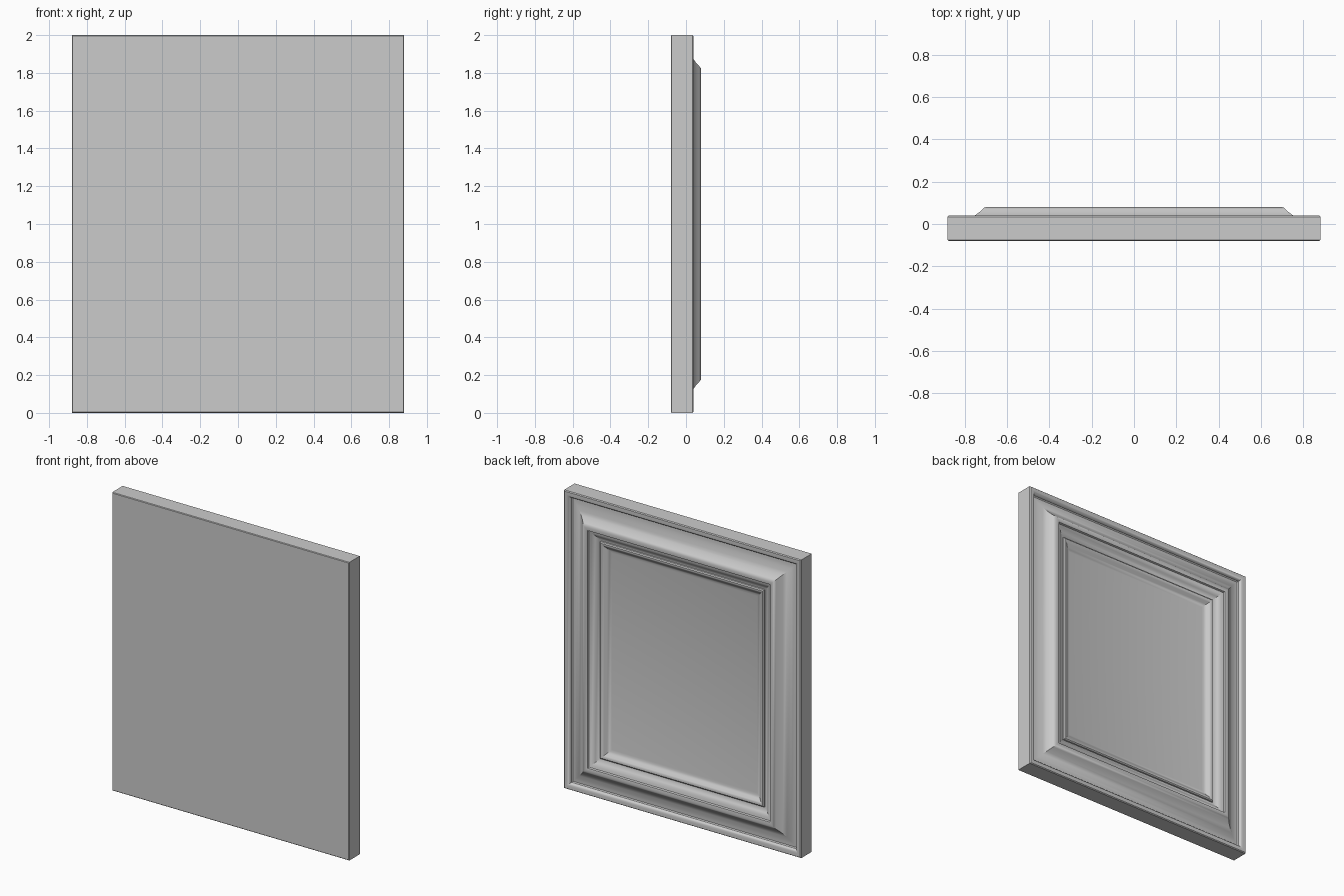
import bpy, bmesh, math

if "Cube" in bpy.data.objects:
    bpy.data.objects.remove(bpy.data.objects["Cube"])

W, H = 0.88, 2.0   # half width, full height
BACK = -0.08

mat = bpy.data.materials.new("plain grey")
mat.diffuse_color = (0.6, 0.6, 0.6, 1)
mat.use_nodes = True
mat.node_tree.nodes["Principled BSDF"].inputs["Base Color"].default_value = mat.diffuse_color

# Moulding profile: (inset from the outer edge, y), outside to inside
profile = [
    (0.004, BACK), (0.0, BACK + 0.004),                          # flat side edge
    (0.0, 0.034), (0.005, 0.04), (0.024, 0.04), (0.033, 0.037),  # outer bead
    (0.040, 0.030), (0.043, 0.018), (0.050, 0.013),
    (0.065, 0.014), (0.085, 0.020), (0.110, 0.031),              # wide cove
    (0.132, 0.043), (0.150, 0.056), (0.163, 0.069),
    (0.174, 0.078), (0.182, 0.08), (0.196, 0.08), (0.203, 0.077),  # ridge
    (0.207, 0.066), (0.220, 0.061), (0.240, 0.047),              # inner slope
    (0.262, 0.034), (0.270, 0.033),
    (0.272, 0.041), (0.279, 0.046), (0.288, 0.045), (0.298, 0.038),  # inner bead
    (0.312, 0.026), (0.326, 0.018), (0.340, 0.015),
]


def ring(bm, inset, y):
    """Rectangle of four vertices, inset from the outline."""
    x, lo, hi = W - inset, inset, H - inset
    return [bm.verts.new(p) for p in
            ((-x, y, lo), (x, y, lo), (x, y, hi), (-x, y, hi))]


def make_object(name, bm):
    bmesh.ops.recalc_face_normals(bm, faces=bm.faces)
    mesh = bpy.data.meshes.new(name)
    bm.to_mesh(mesh)
    bm.free()
    mesh.materials.append(mat)
    ob = bpy.data.objects.new(name, mesh)
    bpy.context.collection.objects.link(ob)
    bpy.ops.object.select_all(action='DESELECT')
    ob.select_set(True)
    bpy.context.view_layer.objects.active = ob
    bpy.ops.object.shade_smooth_by_angle(angle=math.radians(35))
    return ob


# Panelled slab: mitred moulding swept round the rectangle, closed at both ends
bm = bmesh.new()
rings = [ring(bm, i, y) for i, y in profile]
for a, b in zip(rings, rings[1:]):
    for k in range(4):
        n = (k + 1) % 4
        bm.faces.new((a[k], a[n], b[n], b[k]))
bm.faces.new(rings[0])     # plain front
bm.faces.new(rings[-1])    # recessed centre panel
make_object("moulded_panel", bm)
